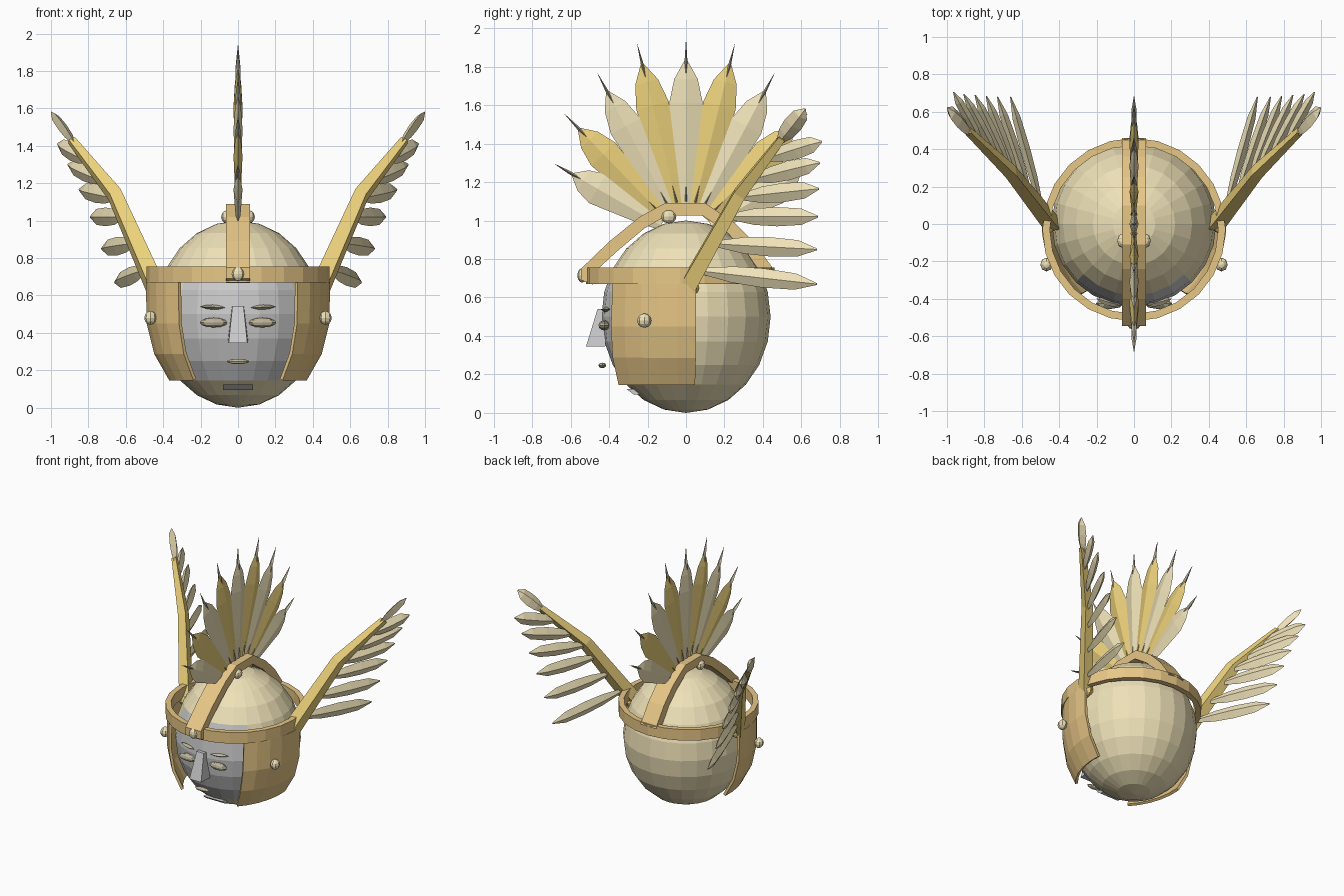
import bpy, bmesh
from math import sin, cos, radians, pi
from mathutils import Vector, Matrix

if "Cube" in bpy.data.objects:
    bpy.data.objects.remove(bpy.data.objects["Cube"])


def mat(name, r, g, b):
    m = bpy.data.materials.new(name)
    m.diffuse_color = (r, g, b, 1)
    m.use_nodes = True
    m.node_tree.nodes["Principled BSDF"].inputs["Base Color"].default_value = m.diffuse_color
    return m


GOLD = mat("gold", 0.84, 0.64, 0.20)
CREAM = mat("cream", 0.86, 0.76, 0.48)
BRONZE = mat("bronze", 0.80, 0.57, 0.24)
OLIVE = mat("olive", 0.50, 0.45, 0.32)
GREY = mat("grey", 0.8, 0.8, 0.8)


def finish(name, bm, *mats):
    bmesh.ops.recalc_face_normals(bm, faces=bm.faces)
    me = bpy.data.meshes.new(name)
    bm.to_mesh(me)
    bm.free()
    for m in mats:
        me.materials.append(m)
    ob = bpy.data.objects.new(name, me)
    bpy.context.collection.objects.link(ob)
    return ob


def ball(name, c, r, m, u=8, v=6):
    bm = bmesh.new()
    bmesh.ops.create_uvsphere(bm, u_segments=u, v_segments=v, radius=1)
    bmesh.ops.transform(bm, matrix=Matrix.Translation(c) @ Matrix.Diagonal((*r, 1)), verts=bm.verts)
    return finish(name, bm, m)


def loft(name, rings, m, closed=False):
    """Skin a list of equal-length point rings, capping the ends."""
    bm = bmesh.new()
    vs = [[bm.verts.new(p) for p in ring] for ring in rings]
    n = len(vs[0])
    pairs = list(zip(vs, vs[1:])) + ([(vs[-1], vs[0])] if closed else [])
    for a, b in pairs:
        for i in range(n):
            bm.faces.new((a[i], a[(i + 1) % n], b[(i + 1) % n], b[i]))
    if not closed:
        bm.faces.new(vs[0])
        bm.faces.new(vs[-1])
    return finish(name, bm, m)


def leaf(name, root, tip, side, hw, thick, profile, m):
    """Diamond-section blade; profile is (fraction along, relative width)."""
    root, tip = Vector(root), Vector(tip)
    d = tip - root
    nrm = d.cross(Vector(side)).normalized()
    s = nrm.cross(d).normalized()
    rings = []
    for t, w in profile:
        c = root + d * t
        rings.append([c + s * w * hw, c + nrm * w * thick, c - s * w * hw, c - nrm * w * thick])
    return loft(name, rings, m)


# Head, with the face panel in grey
bm = bmesh.new()
bmesh.ops.create_uvsphere(bm, u_segments=24, v_segments=12, radius=1)
bmesh.ops.transform(bm, matrix=Matrix.Translation((0, 0, 0.5)) @ Matrix.Diagonal((0.44, 0.44, 0.5, 1)),
                    verts=bm.verts)
for f in bm.faces:
    c = f.calc_center_median()
    if 0.15 < c.z < 0.75 and c.y < -abs(c.x):
        f.material_index = 1
finish("head", bm, CREAM, GREY)

# Facial features
LENS = [(0, 0.05), (0.25, 0.8), (0.5, 1), (0.75, 0.8), (1, 0.05)]
for s in (-1, 1):
    ball("eye", (s * 0.13, -0.425, 0.455), (0.075, 0.03, 0.026), OLIVE)
    leaf("eyebrow", (s * 0.07, -0.435, 0.535), (s * 0.2, -0.4, 0.54), (0, 0, 1), 0.013, 0.02, LENS, OLIVE)
ball("mouth", (0, -0.435, 0.247), (0.06, 0.02, 0.014), OLIVE)
loft("nose", [[(-w, yf, z), (w, yf, z), (w * 1.1, yb, z), (-w * 1.1, yb, z)]
              for w, yf, yb, z in ((0.03, -0.46, -0.41, 0.54), (0.05, -0.52, -0.42, 0.345))], GREY)
loft("chin", [[(x, -0.31, 0.125), (x, -0.27, 0.125), (x, -0.23, 0.095), (x, -0.27, 0.095)]
              for x in (-0.08, 0.08)], GREY)

# Headband
rings = []
for i in range(24):
    a = 2 * pi * i / 24
    rings.append([(r * cos(a), r * sin(a) - 0.03, z)
                  for r, z in ((0.49, 0.67), (0.49, 0.755), (0.45, 0.755), (0.45, 0.67))])
loft("headband", rings, BRONZE, closed=True)

# Cheek plates with studs
PLATE = [(0.36, 0.45, 0.15), (0.44, 0.49, 0.29), (0.48, 0.5, 0.45), (0.485, 0.49, 0.67)]
for s in (-1, 1):
    bm = bmesh.new()
    grid = []
    for k in range(6):
        a = radians(40 + 11.2 * k)
        grid.append([bm.verts.new((s * rx * sin(a), -ry * cos(a), z)) for rx, ry, z in PLATE])
    for a, b in zip(grid, grid[1:]):
        for i in range(3):
            bm.faces.new((a[i], a[i + 1], b[i + 1], b[i]))
    ob = finish("cheek_plate", bm, BRONZE)
    mod = ob.modifiers.new("thickness", "SOLIDIFY")
    mod.thickness = 0.02
    mod.offset = 0
    ball("cheek_stud", (s * 0.468, -0.217, 0.48), (0.033, 0.037, 0.037), CREAM)
    ball("ridge_stud", (s * 0.06, -0.09, 1.02), (0.03, 0.04, 0.035), CREAM)

# Crest ridge arching from front to back
OUTER = [(-0.545, 0.69), (-0.545, 0.75), (-0.4, 0.89), (-0.24, 1.02), (-0.11, 1.09), (0.1, 1.09),
         (0.25, 0.99), (0.36, 0.88), (0.46, 0.74)]
rings = []
for y, z in OUTER:
    k = Vector((y + 0.03, z - 0.5)).normalized() * 0.065
    rings.append([(x, yy, zz) for x, yy, zz in ((-0.065, y, z), (0.065, y, z),
                                                (0.065, y - k.x, z - k.y), (-0.065, y - k.x, z - k.y))])
loft("crest_ridge", rings, BRONZE)
ball("front_stud", (0, -0.54, 0.715), (0.035, 0.025, 0.038), CREAM)

# Crest fan of feathers, each with a thin quill
FAN = [(0, 1.04), (14, 1.05), (28, 0.98), (44, 0.91), (60, 0.79)]
BLADE = [(0, 0.3), (0.25, 0.6), (0.72, 1), (0.88, 0.7), (1, 0.1)]
for i, (deg, ln) in enumerate(FAN):
    for s in ((1,) if i == 0 else (-1, 1)):
        d = Vector((0, s * sin(radians(deg)), cos(radians(deg))))
        side = (0, d.z, -d.y)
        o = Vector((0, 0, 0.9))
        leaf("crest_feather", o + d * 0.15, o + d * (ln - 0.11), side, 0.087, 0.024, BLADE,
             GOLD if i % 2 else CREAM)
        leaf("crest_quill", o + d * 0.2, o + d * ln, side, 0.012, 0.02,
             [(0, 0.9), (0.12, 0.6), (0.85, 0.7), (1, 0.05)], OLIVE)

# Wings: bent arm plus a row of feathers
ARM = [Vector((0.44, 0.0, 0.64)), Vector((0.66, 0.28, 1.14)), Vector((0.89, 0.5, 1.43))]
WING = [(0.74, 0.66, 0.68, 0.67), (0.88, 0.73, 0.68, 0.85), (1.02, 0.79, 0.685, 1.02),
        (1.12, 0.85, 0.69, 1.165), (1.21, 0.91, 0.695, 1.30), (1.32, 0.965, 0.705, 1.41),
        (1.40, 0.998, 0.62, 1.58)]
PLUME = [(0, 0.25), (0.3, 0.85), (0.55, 1), (0.82, 0.85), (1, 0.1)]


def on_arm(z):
    a, b = (ARM[0], ARM[1]) if z < ARM[1].z else (ARM[1], ARM[2])
    return a.lerp(b, (z - a.z) / (b.z - a.z))


for s in (-1, 1):
    flip = Vector((s, 1, 1))
    across = Vector((0.62, -0.1, -0.3)).normalized()
    other = Vector((0.1, 0.8, -0.5)).normalized()
    loft("wing_arm", [[(p + across * u * w + other * v * w) * flip
                       for u, v in ((-1, -1), (1, -1), (1, 1), (-1, 1))]
                      for p, w in zip(ARM, (0.042, 0.032, 0.018))], GOLD)
    ball("wing_joint", (s * 0.45, 0.01, 0.65), (0.04, 0.06, 0.045), GOLD)
    for i, (z, *tip) in enumerate(WING):
        up = (0, 0, 1) if i < 6 else (0, 1, -0.5)
        leaf("wing_feather", on_arm(z) * flip, Vector(tip) * flip, up, 0.05, 0.026, PLUME, CREAM)
